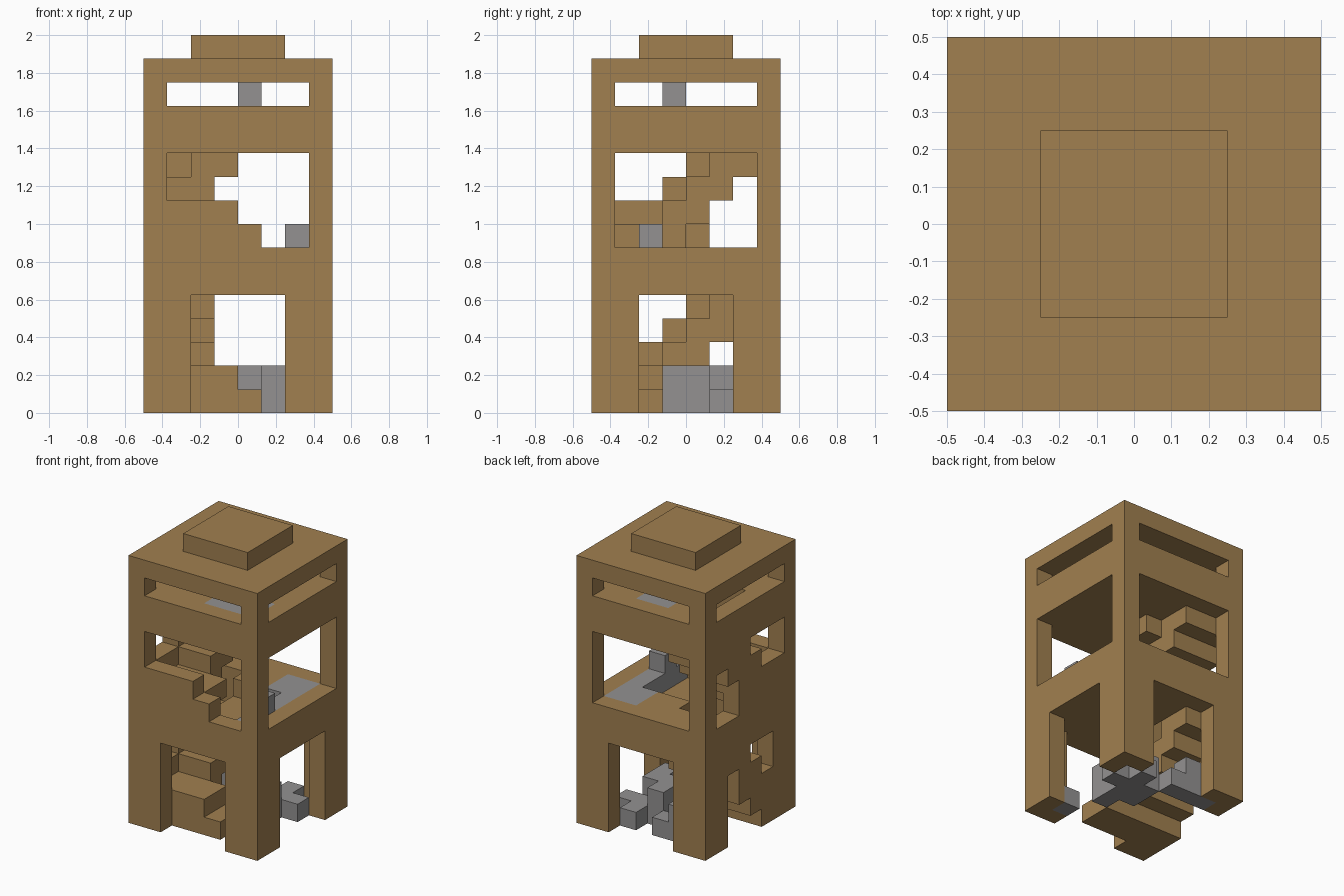
import bpy
import bmesh

old = bpy.data.objects.get("Cube")
if old:
    bpy.data.objects.remove(old, do_unlink=True)

U = 0.125  # size of one block


def material(name, rgb):
    m = bpy.data.materials.new(name)
    m.use_nodes = True
    colour = (*rgb, 1.0)
    m.diffuse_color = colour
    m.node_tree.nodes["Principled BSDF"].inputs["Base Color"].default_value = colour
    return m


wood = material("brown wood", (0.355, 0.214, 0.08))
stone = material("grey stone", (0.292, 0.285, 0.285))


def box(i, j, k):
    """Set of block cells; each argument is a cell number or an inclusive range."""
    spans = [(a, a) if isinstance(a, int) else a for a in (i, j, k)]
    x, y, z = [range(a, b + 1) for a, b in spans]
    return {(p, q, r) for p in x for q in y for r in z}


ALL, IN, DOOR = (0, 7), (1, 6), (2, 5)

# Outer walls with doors and two rows of windows cut through
walls = box(ALL, ALL, (0, 13)) - box(IN, IN, (0, 13))
for span, rows in ((DOOR, (0, 4)), (IN, (7, 10)), (IN, 13)):
    walls -= box(span, ALL, rows) | box(ALL, span, rows)

# Stepped infill of the side wall behind the stairs
for j, rows in ((2, (0, 2)), (3, (1, 3)), (4, (2, 4)), (5, 4),
                ((1, 2), (7, 8)), (3, (7, 9)), (4, (7, 10)), (5, (9, 10)), (6, 10)):
    walls |= box(0, j, rows)
# Stepped infill of the front window
walls |= box((1, 3), 0, (7, 8)) | box(4, 0, 7)

# Roof slab and cap
roof = box(ALL, ALL, 14)
cap = box(DOOR, DOOR, 15)

# Two-layer floors with stairwells, and a sunken area in the middle floor
well = box((1, 2), (3, 5), ALL) | box((1, 2), (3, 5), (8, 15))
middle_floor = box(IN, IN, (5, 6)) - well - box((3, 5), (1, 4), 6)
upper_floor = box(IN, IN, (11, 12)) - well


def flight(base):
    """Side flight: three steps, each two blocks thick, rising to the back."""
    return {c for n in range(4) for c in box((1, 2), 3 + n, (base + n, base + n + 1))}


# Stairs climb toward the side wall, then turn to the back
lower_stairs = box((1, 4), (1, 2), 0) | box((1, 3), (1, 2), 1) | flight(1)
lower_stairs -= middle_floor
upper_stairs = box((1, 3), (1, 2), 7) | flight(7) | box((2, 3), 4, 10)
upper_stairs -= upper_floor

# Stone paving set in the floors
floor_stones = box(6, (1, 6), 6) | box(5, (5, 6), 6)
upper_stones = box((4, 6), (1, 2), 12) | box((3, 4), (5, 6), 12)
middle_floor -= floor_stones
upper_floor -= upper_stones

# Loose stones on each level
ground_stones = box(5, (3, 4), (0, 1)) | box(4, (4, 5), (0, 1)) | box((5, 6), 5, 0)
ground_stones |= box(5, 6, 0) | box(6, 1, 0) | box((1, 3), 6, 0) | box((1, 2), 6, 1)
middle_stone = box(6, 2, 7)
upper_stone = box(4, 3, 13)

parts = [
    ("tower_walls", walls, wood), ("roof_slab", roof, wood), ("roof_cap", cap, wood),
    ("middle_floor", middle_floor, wood), ("upper_floor", upper_floor, wood),
    ("lower_stairs", lower_stairs, wood), ("upper_stairs", upper_stairs, wood),
    ("floor_stones", floor_stones, stone), ("upper_floor_stones", upper_stones, stone),
    ("ground_stones", ground_stones, stone),
    ("middle_stone", middle_stone, stone), ("upper_stone", upper_stone, stone),
]
solid = set().union(*(cells for _, cells, _ in parts))


def skin(name, cells, mat):
    """Mesh the exposed sides of a set of cells and merge flat areas."""
    bm = bmesh.new()
    verts = {}

    def corner(c):
        if c not in verts:
            verts[c] = bm.verts.new(((c[0] - 4) * U, (c[1] - 4) * U, c[2] * U))
        return verts[c]

    for cell in sorted(cells):
        for axis in range(3):
            for side in (0, 1):
                beside = list(cell)
                beside[axis] += 2 * side - 1
                if tuple(beside) in solid:
                    continue
                ring = []
                for a, b in ((0, 0), (1, 0), (1, 1), (0, 1)):
                    c = list(cell)
                    c[axis] += side
                    c[(axis + 1) % 3] += a
                    c[(axis + 2) % 3] += b
                    ring.append(corner(tuple(c)))
                bm.faces.new(ring if side else ring[::-1])
    bmesh.ops.dissolve_limit(bm, angle_limit=0.01, verts=bm.verts[:], edges=bm.edges[:])
    mesh = bpy.data.meshes.new(name)
    bm.to_mesh(mesh)
    bm.free()
    mesh.materials.append(mat)
    bpy.context.collection.objects.link(bpy.data.objects.new(name, mesh))


for part in parts:
    skin(*part)
